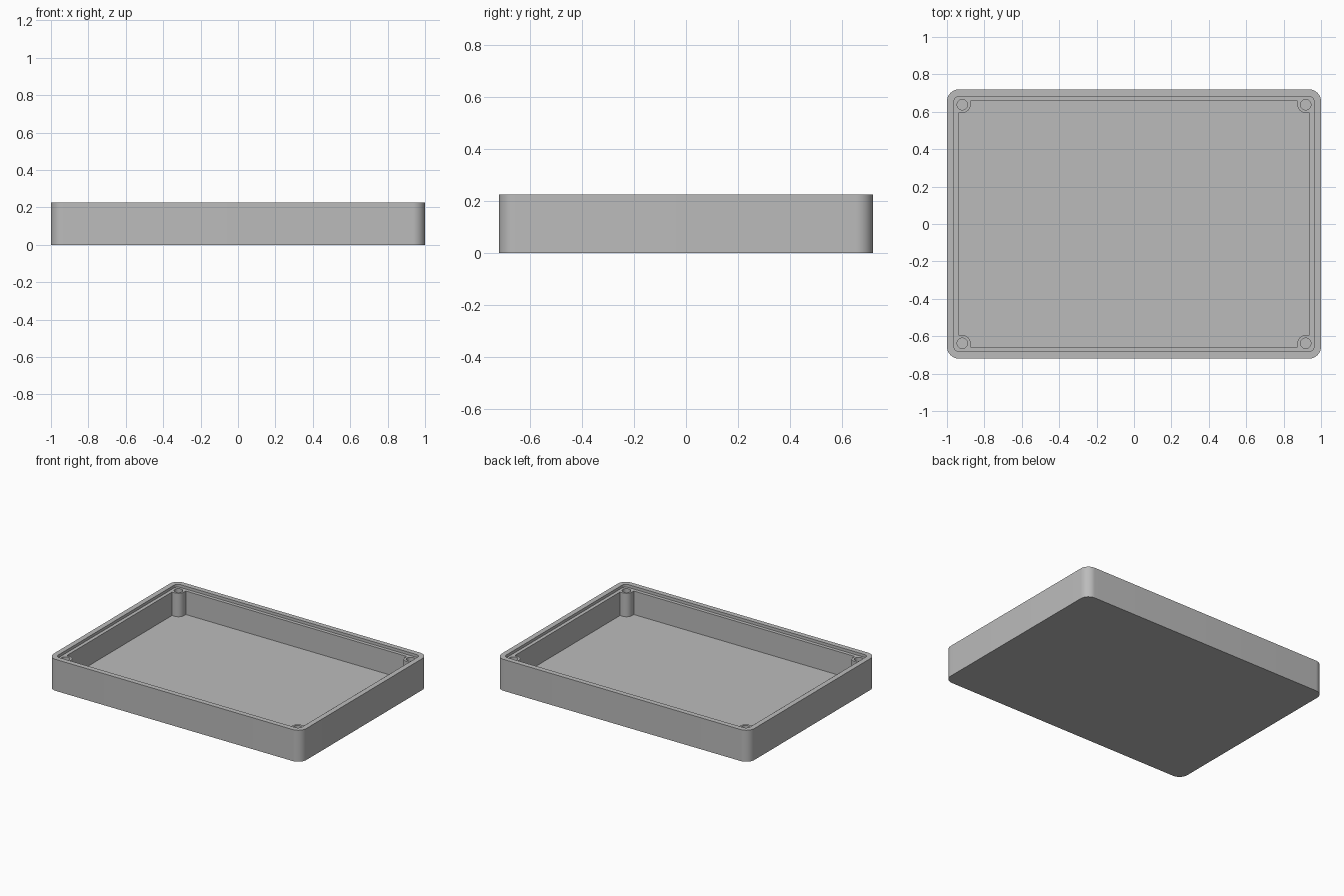
import bpy
import bmesh
from math import cos, sin, pi

cube = bpy.data.objects.get("Cube")
if cube:
    bpy.data.objects.remove(cube, do_unlink=True)

# Main dimensions
HALF_X, HALF_Y, HEIGHT = 1.0, 0.72, 0.225
FLOOR, LEDGE, ABOVE = 0.037, 0.205, 0.3
RIM, WALL = 0.037, 0.062
BOSS_X, BOSS_Y, BOSS_R, HOLE_R = 0.918, 0.638, 0.044, 0.028

grey = bpy.data.materials.new("case_grey")
grey.use_nodes = True
grey.diffuse_color = (0.5, 0.5, 0.5, 1)
grey.node_tree.nodes["Principled BSDF"].inputs["Base Color"].default_value = grey.diffuse_color


def arc(cx, cy, r, start, end, steps):
    angles = [start + (end - start) * i / steps for i in range(steps + 1)]
    return [(cx + r * cos(a), cy + r * sin(a)) for a in angles]


def four_corners(corner):
    """Mirror one counter-clockwise corner path into a full closed outline."""
    flip_x = [(-x, y) for x, y in reversed(corner)]
    opposite = [(-x, -y) for x, y in corner]
    flip_y = [(x, -y) for x, y in reversed(corner)]
    return corner + flip_x + opposite + flip_y


def rounded_rectangle(hx, hy, r):
    return four_corners(arc(hx - r, hy - r, r, 0, pi / 2, 12))


def prism(name, outline, bottom, top):
    bm = bmesh.new()
    base = bm.faces.new([bm.verts.new((x, y, bottom)) for x, y in outline])
    grown = bmesh.ops.extrude_face_region(bm, geom=[base])["geom"]
    verts = [v for v in grown if isinstance(v, bmesh.types.BMVert)]
    bmesh.ops.translate(bm, verts=verts, vec=(0, 0, top - bottom))
    bmesh.ops.recalc_face_normals(bm, faces=bm.faces)
    mesh = bpy.data.meshes.new(name)
    bm.to_mesh(mesh)
    bm.free()
    mesh.materials.append(grey)
    obj = bpy.data.objects.new(name, mesh)
    bpy.context.collection.objects.link(obj)
    return obj


# Solid outer body
case = prism("enclosure_base", rounded_rectangle(HALF_X, HALF_Y, 0.065), 0, HEIGHT)

# Recess for the lid, leaving the raised rim
cutters = [prism("lid_recess_cutter",
                 rounded_rectangle(HALF_X - RIM, HALF_Y - RIM, 0.03), LEDGE, ABOVE)]

# Main cavity, stepping round a screw boss in each corner
inner_x, inner_y = HALF_X - WALL, HALF_Y - WALL
corner = [(inner_x, BOSS_Y - BOSS_R)]
corner += arc(BOSS_X, BOSS_Y, BOSS_R, -pi / 2, -pi, 12)
corner += [(BOSS_X - BOSS_R, inner_y)]
cutters.append(prism("cavity_cutter", four_corners(corner), FLOOR, ABOVE))

# Screw holes in the bosses
for sx in (-1, 1):
    for sy in (-1, 1):
        circle = arc(sx * BOSS_X, sy * BOSS_Y, HOLE_R, 0, 2 * pi, 32)[:-1]
        cutters.append(prism("screw_hole_cutter", circle, FLOOR, ABOVE))

# Cut everything out and keep the finished shell
for cutter in cutters:
    cutter.hide_render = True
    mod = case.modifiers.new(cutter.name, "BOOLEAN")
    mod.operation = "DIFFERENCE"
    mod.solver = "EXACT"
    mod.object = cutter
bpy.context.view_layer.update()
shell = bpy.data.meshes.new_from_object(case.evaluated_get(bpy.context.evaluated_depsgraph_get()))
case.modifiers.clear()
case.data = shell
for cutter in cutters:
    bpy.data.objects.remove(cutter, do_unlink=True)

# Smooth the rounded corners, keep hard edges
bpy.ops.object.select_all(action="DESELECT")
case.select_set(True)
bpy.context.view_layer.objects.active = case
bpy.ops.object.shade_smooth_by_angle()
